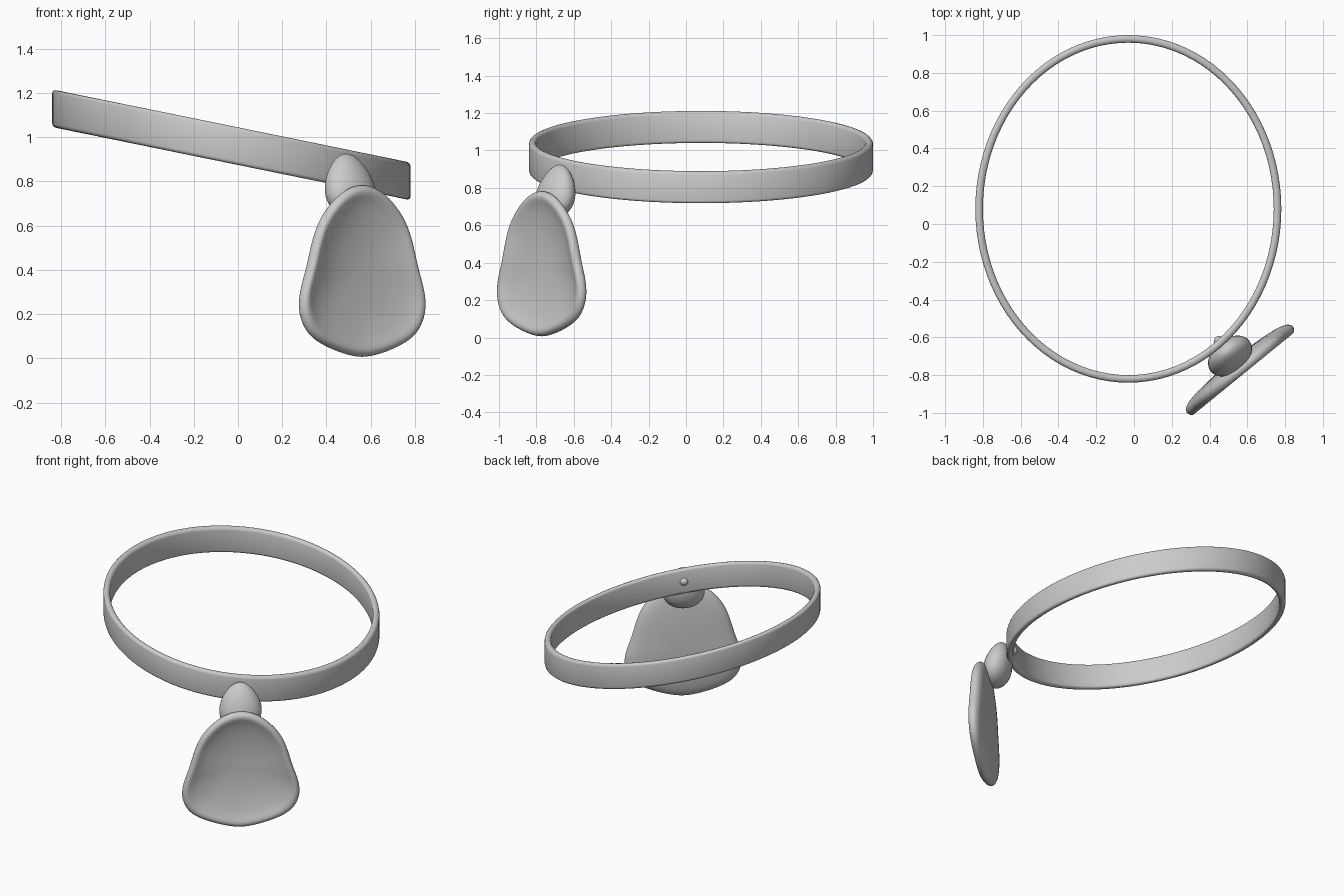
import bpy, bmesh, math
from mathutils import Vector, Matrix

cube = bpy.data.objects.get("Cube")
if cube:
    bpy.data.objects.remove(cube, do_unlink=True)

silver = bpy.data.materials.new("silver_grey")
silver.use_nodes = True
COLOUR = (0.6, 0.6, 0.6, 1)
silver.diffuse_color = COLOUR
silver.node_tree.nodes["Principled BSDF"].inputs["Base Color"].default_value = COLOUR


def finish(name, bm, matrix=None, subdivide=0):
    """Turn a bmesh into a smooth shaded, coloured object."""
    bmesh.ops.recalc_face_normals(bm, faces=bm.faces)
    mesh = bpy.data.meshes.new(name)
    bm.to_mesh(mesh)
    bm.free()
    mesh.materials.append(silver)
    for poly in mesh.polygons:
        poly.use_smooth = True
    ob = bpy.data.objects.new(name, mesh)
    bpy.context.collection.objects.link(ob)
    if matrix:
        ob.matrix_world = matrix
    if subdivide:
        mod = ob.modifiers.new("smooth", "SUBSURF")
        mod.levels = mod.render_levels = subdivide
    return ob


def bridge(bm, a, b):
    """Quads between two closed loops of equal length."""
    n = len(a)
    for i in range(n):
        j = (i + 1) % n
        bm.faces.new((a[i], a[j], b[j], b[i]))


# Oval band, sloping down toward the pendant, with a rounded rectangular section
HALF_H, THICK, ROUND = 0.085, 0.04, 0.017
section = []
for k, (sx, sz) in enumerate([(1, 1), (-1, 1), (-1, -1), (1, -1)]):
    for step in range(4):
        a = math.radians(90 * k + 30 * step)
        section.append((sx * (THICK / 2 - ROUND) + ROUND * math.cos(a),
                        sz * (HALF_H - ROUND) + ROUND * math.sin(a)))
bm = bmesh.new()
SEGMENTS = 96
loops = []
for i in range(SEGMENTS):
    a = math.tau * i / SEGMENTS
    loop = []
    for r, z in section:
        x, y = (0.79 + r) * math.cos(a), (0.9 + r) * math.sin(a)
        loop.append(bm.verts.new((x - 0.03, y + 0.08, 0.965 + z - 0.204 * x)))
    loops.append(loop)
for i in range(SEGMENTS):
    bridge(bm, loops[i], loops[(i + 1) % SEGMENTS])
finish("oval_band", bm)

# Dished petal pendant: half outline (half width, height), mirrored
half = [(0.1, 0.767), (0.2, 0.685), (0.26, 0.6), (0.295, 0.5), (0.32, 0.4),
        (0.36, 0.3), (0.368, 0.2), (0.315, 0.1), (0.2, 0.048), (0.1, 0.018)]
outline = [(0, 0.79)] + half + [(0, 0)] + [(-u, z) for u, z in reversed(half)]
CENTRE_Z = 0.39
# (scale of outline, depth); negative depth is the outward face
layers = [(0.2, 0.062), (0.5, 0.058), (0.82, 0.045), (0.96, 0.028), (1.015, 0.0),
          (0.97, -0.03), (0.9, -0.033), (0.8, -0.012), (0.5, 0.012), (0.2, 0.02)]
bm = bmesh.new()
loops = [[bm.verts.new((u * s, d, CENTRE_Z + (z - CENTRE_Z) * s)) for u, z in outline]
         for s, d in layers]
for a, b in zip(loops, loops[1:]):
    bridge(bm, a, b)
for loop, depth in ((loops[0], 0.063), (loops[-1], 0.021)):
    tip = bm.verts.new((0, depth, CENTRE_Z))
    for i in range(len(loop)):
        bm.faces.new((loop[i], loop[(i + 1) % len(loop)], tip))
turn = Matrix.Rotation(math.radians(39.2), 4, "Z")
finish("petal_pendant", bm, Matrix.Translation((0.56, -0.77, 0)) @ turn, 2)

# Egg shaped bead joining pendant and band, narrower and leaning inward at the top
bm = bmesh.new()
bmesh.ops.create_uvsphere(bm, u_segments=32, v_segments=20, radius=1)
for v in bm.verts:
    t = v.co.z
    taper = 1 - 0.22 * t
    v.co = Vector((v.co.x * 0.128 * taper, v.co.y * 0.085 * taper + 0.025 * t, t * 0.145))
finish("egg_bead", bm, Matrix.Translation((0.505, -0.695, 0.78)) @ turn)

# Small rivet head inside the band
bm = bmesh.new()
bmesh.ops.create_uvsphere(bm, u_segments=20, v_segments=12, radius=0.027)
finish("rivet_head", bm, Matrix.Translation((0.45, -0.62, 0.865)))
